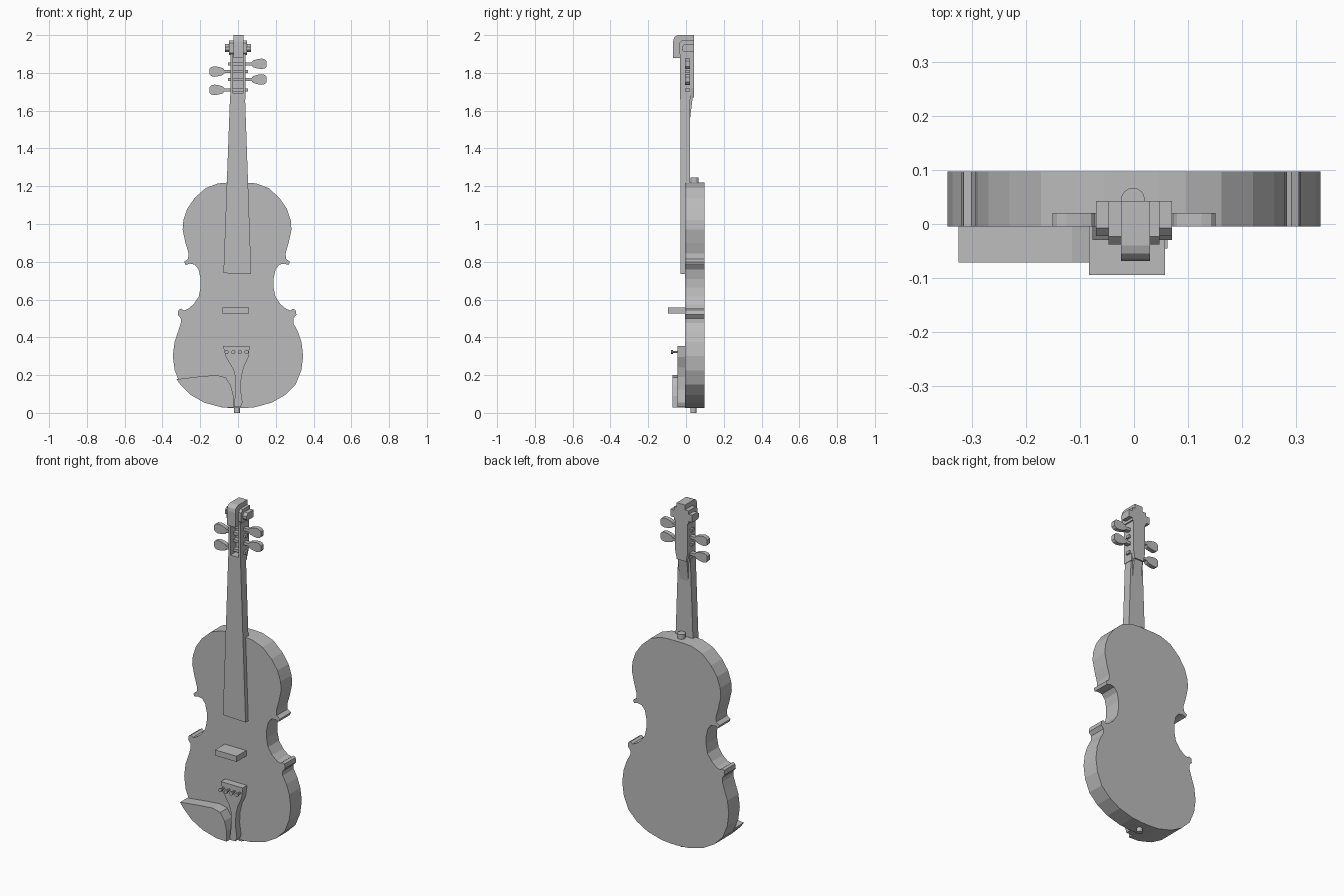
import bpy, bmesh
from mathutils import Vector

default = bpy.data.objects.get("Cube")
if default:
    bpy.data.objects.remove(default, do_unlink=True)

GREY = (0.5, 0.5, 0.5, 1.0)
material = bpy.data.materials.new("plain grey")
material.use_nodes = True
material.diffuse_color = GREY
material.node_tree.nodes["Principled BSDF"].inputs["Base Color"].default_value = GREY


def finish(name, bm):
    """Turn a bmesh into a named, coloured object."""
    bmesh.ops.recalc_face_normals(bm, faces=bm.faces)
    mesh = bpy.data.meshes.new(name)
    bm.to_mesh(mesh)
    bm.free()
    mesh.materials.append(material)
    obj = bpy.data.objects.new(name, mesh)
    bpy.context.collection.objects.link(obj)
    return obj


def prism(name, outline, low, high, axis="y"):
    """Extrude a flat outline: (x, z) along y, or (y, z) along x."""
    bm = bmesh.new()
    place = {"y": lambda a, b: (a, low, b), "x": lambda a, b: (low, a, b)}[axis]
    face = bm.faces.new([bm.verts.new(place(a, b)) for a, b in outline])
    depth = high - low
    offset = Vector((0, depth, 0)) if axis == "y" else Vector((depth, 0, 0))
    moved = bmesh.ops.extrude_face_region(bm, geom=[face], use_keep_orig=True)
    verts = [v for v in moved["geom"] if isinstance(v, bmesh.types.BMVert)]
    bmesh.ops.translate(bm, verts=verts, vec=offset)
    return finish(name, bm)


def box(name, x, y, z):
    return prism(name, [(x[0], z[0]), (x[1], z[0]), (x[1], z[1]), (x[0], z[1])], *y)


def cylinder(name, radius, start, end, sides=16):
    start, end = Vector(start), Vector(end)
    bm = bmesh.new()
    bmesh.ops.create_cone(bm, cap_ends=True, segments=sides, radius1=radius,
                          radius2=radius, depth=(end - start).length)
    turn = (end - start).to_track_quat("Z", "Y")
    bmesh.ops.rotate(bm, verts=bm.verts, cent=(0, 0, 0), matrix=turn.to_matrix())
    bmesh.ops.translate(bm, verts=bm.verts, vec=(start + end) / 2)
    return finish(name, bm)


# Body: half outline from top to bottom, mirrored
half = [(.05, 1.219), (.10, 1.215), (.167, 1.19), (.225, 1.137), (.264, 1.08),
        (.284, 1.02), (.288, .97), (.273, .90), (.257, .845), (.259, .815),
        (.28, .80), (.273, .783), (.25, .79), (.224, .785), (.204, .76),
        (.193, .71), (.193, .665), (.203, .615), (.23, .575), (.26, .55),
        (.283, .542), (.296, .552), (.31, .545), (.314, .52), (.298, .50),
        (.298, .475), (.317, .43), (.336, .375), (.345, .30), (.335, .225),
        (.305, .15), (.25, .095), (.18, .055), (.09, .03), (.03, .025)]
outline = half + [(-x, z) for x, z in reversed(half)]
outline = [(x - .005 if z > .45 else x, z) for x, z in outline]
prism("body", outline, -.005, .097)

# Neck and fingerboard
prism("fingerboard", [(-.077, .74), (.07, .735), (.037, 1.68), (-.042, 1.68)], -.03, .02)
prism("neck_heel_wedge", [(.018, 1.53), (.018, 1.69), (.038, 1.69)], -.03, .028, "x")
cylinder("neck_button", .022, (-.002, .045, 1.21), (-.002, .045, 1.247))
cylinder("end_pin", .016, (-.005, .04, 0), (-.005, .04, .035))

# Bridge
box("bridge", (-.083, .057), (-.094, 0), (.525, .558))

# Tailpiece with its fine tuners
tail = [(-.08, .355), (.062, .355), (.055, .295), (.03, .24), (.018, .19),
        (.014, .125), (.024, .055), (.014, .03), (-.022, .03), (-.012, .125),
        (-.014, .19), (-.025, .23), (-.064, .295)]
prism("tailpiece", tail, -.045, 0)
for i in range(4):
    x = -.06 + i * .035
    cylinder("fine_tuner_stem", .006, (x, -.04, .322), (x, -.075, .322), 8)
    cylinder("fine_tuner_head", .011, (x, -.07, .322), (x, -.08, .322), 10)

# Chin rest following the lower edge of the body
chin = [(-.325, .178), (-.2, .193), (-.115, .2), (-.065, .188), (-.038, .145),
        (-.024, .09), (-.024, .028), (-.09, .03), (-.18, .055), (-.25, .095),
        (-.305, .15)]
prism("chin_rest", chin, -.071, 0)

# Peg box: two cheeks, a back plate and a floor
for name, x in (("left_cheek", (.026, .04)), ("right_cheek", (-.04, -.026))):
    box("peg_box_" + name, x, (-.033, .025), (1.675, 1.905))
prism("peg_box_back", [(-.03, 1.67), (.03, 1.67), (.04, 1.72), (.04, 1.91),
                       (-.04, 1.91), (-.04, 1.72)], .02, .043)
box("nut", (-.04, .04), (-.033, .025), (1.66, 1.69))

# Pegs: flat handles on alternating sides, shafts crossing the box
peg_half = [(-.052, .008), (.072, .008), (.08, .018), (.1, .024), (.125, .028),
            (.142, .024), (.151, .014)]
peg = peg_half + [(d, -h) for d, h in reversed(peg_half)]
for side, heights in ((1, (1.765, 1.848)), (-1, (1.71, 1.807))):
    for z in heights:
        prism("tuning_peg", [(side * d, z + h) for d, h in peg], -.005, .02)


# Scroll: hooked centre with stepped eyes on both sides
hook = [(.043, 1.88), (.043, 2), (-.04, 2), (-.055, 1.995), (-.064, 1.985),
        (-.068, 1.965), (-.068, 1.88)]
prism("scroll_centre", hook, -.024, .03, "x")
for name, x, front, low, high in (("scroll_step", .047, -.038, 1.895, 1.972),
                                  ("scroll_eye", .07, -.022, 1.91, 1.952)):
    step = [(.043, low), (.043, high), (front + .015, high), (front, high - .015),
            (front, low + .01), (front + .01, low)]
    prism(name, step, -x, x, "x")
